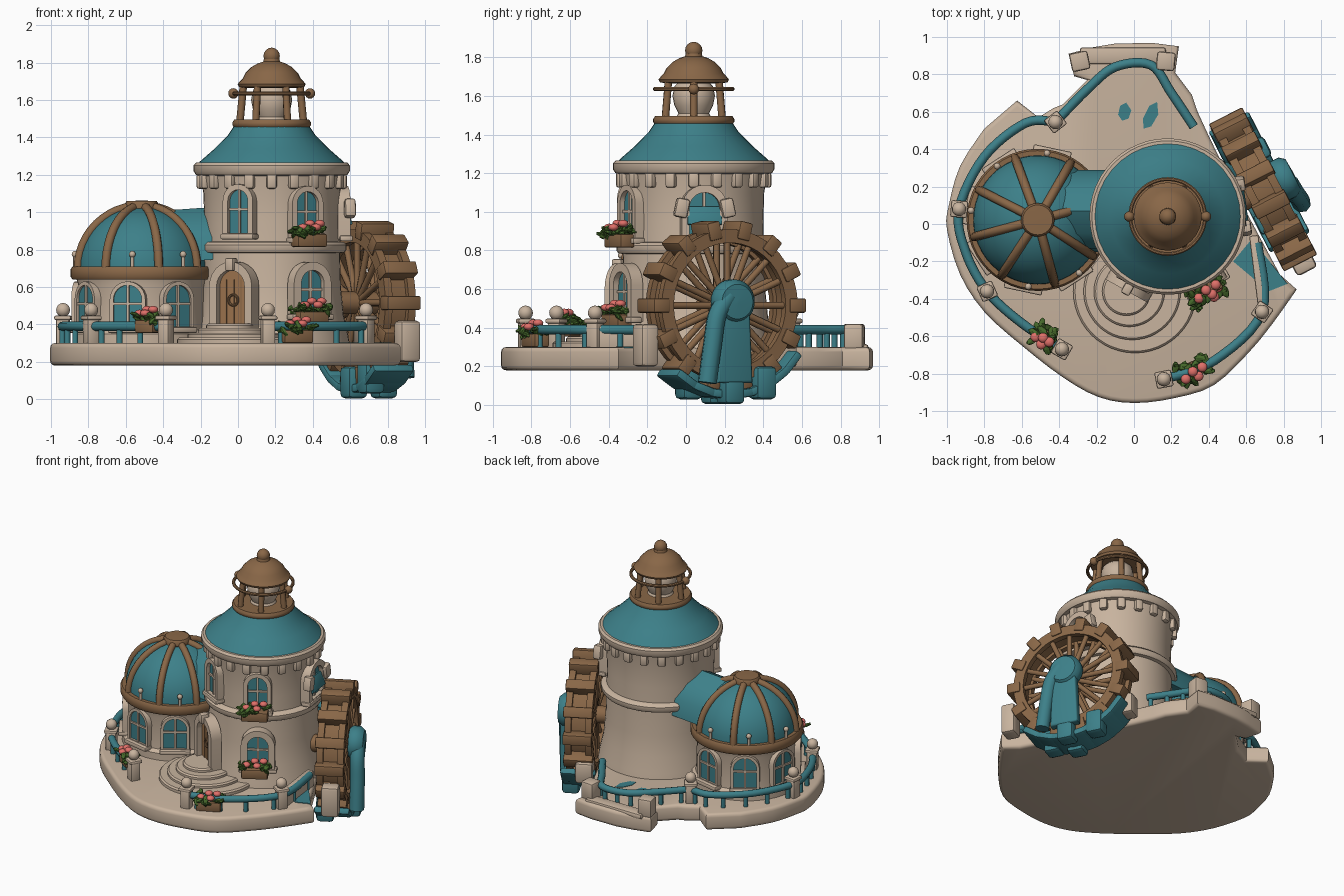
import bpy, bmesh, math, random
from math import sin, cos, pi, radians
from mathutils import Matrix, Vector

if "Cube" in bpy.data.objects:
    bpy.data.objects.remove(bpy.data.objects["Cube"])
random.seed(4)

def material(name, col):
    m = bpy.data.materials.new(name)
    m.diffuse_color = (*col, 1)
    m.use_nodes = True
    m.node_tree.nodes["Principled BSDF"].inputs["Base Color"].default_value = m.diffuse_color
    return m
STONE = material("cream stone", (0.58, 0.455, 0.345))
TEAL = material("teal", (0.046, 0.215, 0.25))
WOOD = material("brown wood", (0.25, 0.135, 0.063))
DOOR = material("light door wood", (0.34, 0.175, 0.075))
LEAF = material("leaf green", (0.06, 0.14, 0.024))
PINK = material("flower pink", (0.74, 0.16, 0.14))

def T(x, y, z): return Matrix.Translation((x, y, z))
def RZ(deg): return Matrix.Rotation(radians(deg), 4, 'Z')
def RX(deg): return Matrix.Rotation(radians(deg), 4, 'X')
def RY(deg): return Matrix.Rotation(radians(deg), 4, 'Y')
ID = Matrix.Identity(4)

def add(name, bm, mat, M=ID, angle=40):
    bmesh.ops.recalc_face_normals(bm, faces=bm.faces)
    for f in bm.faces: f.smooth = True
    for e in bm.edges: e.smooth = e.calc_face_angle(0) < radians(angle)
    me = bpy.data.meshes.new(name)
    bm.to_mesh(me); bm.free()
    me.materials.append(mat)
    ob = bpy.data.objects.new(name, me)
    bpy.context.collection.objects.link(ob)
    ob.matrix_world = M
    return ob

def lathe(name, prof, mat, M=ID, n=48, closed=False):
    bm = bmesh.new()
    rings = [[bm.verts.new((r * cos(2*pi*i/n), r * sin(2*pi*i/n), z)) for i in range(n)] for r, z in prof]
    pairs = list(zip(rings, rings[1:])) + ([(rings[-1], rings[0])] if closed else [])
    for a, b in pairs:
        for i in range(n):
            bm.faces.new((a[i], a[(i+1) % n], b[(i+1) % n], b[i]))
    if not closed:
        bm.faces.new(rings[0]); bm.faces.new(rings[-1])
    return add(name, bm, mat, M)

def torus(name, R, rx, rz, mat, M=ID, k=8):
    return lathe(name, [(R + rx*cos(2*pi*i/k + pi/k), rz*sin(2*pi*i/k + pi/k)) for i in range(k)], mat, M, closed=True)

def boxes(name, items, mat, M=ID, bevel=0.01):
    bm = bmesh.new()
    for m, s in items:
        bmesh.ops.create_cube(bm, size=1, matrix=m @ Matrix.Diagonal((*s, 1)))
    if bevel:
        bmesh.ops.bevel(bm, geom=bm.edges[:], offset=bevel, segments=2, affect='EDGES', profile=0.5)
    return add(name, bm, mat, M)

def balls(name, items, mat, M=ID):
    bm = bmesh.new()
    for m, r in items:
        bmesh.ops.create_uvsphere(bm, u_segments=14, v_segments=8, radius=r, matrix=m)
    return add(name, bm, mat, M, 60)

def prism(name, pts, z0, z1, mat, M=ID, bevel=0):
    bm = bmesh.new()
    f = bm.faces.new([bm.verts.new((x, y, z0)) for x, y in pts])
    top = bmesh.ops.extrude_face_region(bm, geom=[f])['geom']
    bmesh.ops.translate(bm, vec=(0, 0, z1 - z0), verts=[v for v in top if isinstance(v, bmesh.types.BMVert)])
    if bevel:
        es = [e for e in bm.edges if abs(e.verts[0].co.z - e.verts[1].co.z) < 1e-5]
        bmesh.ops.bevel(bm, geom=es, offset=bevel, segments=3, affect='EDGES', profile=0.5)
    return add(name, bm, mat, M)

def spline(pts, k=6):
    P = [Vector(p) for p in pts]
    P = [P[0]] + P + [P[-1]]
    out = []
    for a, b, c, d in zip(P, P[1:], P[2:], P[3:]):
        for i in range(k):
            t = i / k
            out.append(0.5 * (2*b + (c-a)*t + (2*a-5*b+4*c-d)*t*t + (3*b-a-3*c+d)*t**3))
    return out + [P[-1]]

def tubes(name, paths, r, mat, M=ID):
    cu = bpy.data.curves.new(name, 'CURVE')
    cu.dimensions = '3D'; cu.bevel_depth = r; cu.bevel_resolution = 2; cu.use_fill_caps = True
    for p in paths:
        s = cu.splines.new('POLY'); s.points.add(len(p) - 1)
        for q, v in zip(s.points, p): q.co = (*v, 1)
    tmp = bpy.data.objects.new(name + "_path", cu)
    bpy.context.collection.objects.link(tmp)
    me = bpy.data.meshes.new_from_object(tmp.evaluated_get(bpy.context.evaluated_depsgraph_get()))
    bpy.data.objects.remove(tmp)
    bm = bmesh.new(); bm.from_mesh(me); bpy.data.meshes.remove(me)
    return add(name, bm, mat, M, 50)

def arch(w, h, n=12, y0=0):
    return [(w/2, y0)] + [(w/2*cos(pi*i/n), h - w/2 + w/2*sin(pi*i/n)) for i in range(n+1)] + [(-w/2, y0)]

def wall_spot(cx, cy, r, a, z):   # local x along wall, local y up, local z outward
    return T(cx + r*cos(radians(a)), cy + r*sin(radians(a)), z) @ RZ(a + 90) @ RX(90)

def arch_frame(name, w, h, t, depth, M):
    bm = bmesh.new()
    o, i = arch(w + 2*t, h + t, y0=-t*0.6), arch(w, h)
    L = [[bm.verts.new((x, y, z)) for x, y in p] for p, z in ((o, -0.03), (o, depth), (i, depth), (i, -0.03))]
    n = len(o)
    for a, b in zip(L, L[1:] + L[:1]):
        for k in range(n):
            bm.faces.new((a[k], a[(k+1) % n], b[(k+1) % n], b[k]))
    return add(name, bm, STONE, M)

def window(name, M, w, h, t=0.03, depth=0.035):
    arch_frame(name + "_frame", w, h, t, depth, M)
    prism(name + "_glass", arch(w + 0.01, h + 0.005), -0.03, 0.008, TEAL, M)
    boxes(name + "_bars", [(T(0, h/2, 0.012), (0.014, h, 0.014)), (T(0, h*0.55, 0.012), (w, 0.014, 0.014))], STONE, M, 0)
    boxes(name + "_sill", [(T(0, -0.02, 0.015), (w + 2.6*t, 0.03, 0.07))], STONE, M, 0.008)

def planter(name, M, w=0.17):
    boxes(name + "_box", [(T(0, 0, 0.035), (w, 0.085, 0.07))], WOOD, M)
    bm = bmesh.new()
    for i in range(30):
        m = T(random.uniform(-.52, .52)*w, random.uniform(-.06, .05), random.uniform(.06, .1)) @ RZ(random.uniform(0, 360)) @ RX(random.uniform(-50, 50))
        bmesh.ops.create_icosphere(bm, subdivisions=1, radius=0.033, matrix=m @ Matrix.Diagonal((0.6, 1.2, 0.4, 1)))
    add(name + "_leaves", bm, LEAF, M, 20)
    balls(name + "_flowers", [(T(x*w, y, z) @ Matrix.Diagonal((1, 1, .7, 1)), 0.027) for x, y, z in
          ((-.3, -.03, .105), (0, -.01, .125), (.1, -.045, .105), (.33, -.01, .125))], PINK, M)

# ---- stone platform
front_left = [(-.8, .51), (-.93, .31), (-.99, .1), (-1, -.03), (-.93, -.27), (-.8, -.47), (-.6, -.65), (-.38, -.82), (-.19, -.925), (0, -.957),
              (.22, -.93), (.43, -.86), (.62, -.68), (.75, -.52), (.87, -.35)]
outline = [tuple(p) for p in spline([(x, y, 0) for x, y in front_left], 3)]
outline = [(p[0], p[1]) for p in outline] + [(.78, -.27), (.57, .12), (.4, .47), (.34, .6), (.31, .69), (.22, .81), (.24, .95), (.1, .968),
           (-.1, .965), (-.22, .945), (-.35, .91), (-.32, .79), (-.25, .77), (-.38, .64), (-.43, .62), (-.51, .57), (-.625, .66)]
prism("platform", outline, 0.18, 0.3, STONE, bevel=0.025)
prism("water_patch", [(.53, -.2), (.63, -.08), (.82, -.32), (.72, -.36)], 0.296, 0.304, TEAL)
for px, py, a in ((.09, .58, 65), (-.05, .6, 80)):
    prism("floor_patch", [((.08 if py < .59 else .05)*cos(t), .035*sin(t)) for t in range(6)], 0.297, 0.303, TEAL, T(px, py, 0) @ RZ(a))
boxes("wheel_side_kerb", [(T(.665, -.26, .35) @ RZ(-83), (.4, .05, .12))], STONE)
boxes("wheel_piers", [(T(.905, -.21, .31) @ RZ(27), (.12, .1, .22)), (T(.48, .5, .27) @ RZ(27), (.12, .12, .15))], STONE, bevel=0.02)
boxes("back_kerb", [(T(-.06, .9, .295), (.46, .09, .04))], STONE, bevel=0.015)

# ---- entrance steps
for i, r in enumerate((0.33, 0.26, 0.19, 0.13)):
    lathe("step_%d" % i, [(r, .28), (r, .32 + i*.025), (r - .01, .33 + i*.025)], STONE, T(-.04 + .015*(3-i), -.36, 0))

# ---- fences: posts, rails, balusters
posts = [(-.935, .08), (-.785, -.36), (-.385, -.67), (.16, -.83), (.685, -.47), (-.42, .545)]
for x, y in posts:
    a = math.degrees(math.atan2(y, x))
    boxes("fence_post", [(T(x, y, .36) @ RZ(a), (.07, .07, .15)), (T(x, y, .435) @ RZ(a), (.09, .09, .025))], STONE)
balls("fence_post_balls", [(T(x, y, .477), .038) for x, y in posts], STONE)
boxes("back_posts", [(T(-.29, .87, .355) @ RZ(12), (.1, .1, .13)), (T(.17, .87, .355) @ RZ(-5), (.1, .1, .13))], STONE, bevel=.015)
rails = [[(-.42, .545), (-.58, .54), (-.8, .36), (-.935, .08), (-.9, -.15), (-.785, -.36), (-.6, -.53), (-.385, -.67)],
         [(.16, -.83), (.43, -.73), (.685, -.47), (.66, -.1)],
         [(-.42, .545), (-.25, .72), (-.1, .84), (.09, .85), (.2, .7), (.32, .52)]]
paths = [spline([(x, y, .39) for x, y in p]) for p in rails]
tubes("fence_rails", paths, 0.025, TEAL)
tubes("fence_balusters", [[(p.x, p.y, .29), (p.x, p.y, .39)] for q in paths for p in q[2::3]], 0.016, TEAL)

# ---- main tower
tx, ty = 0.18, 0.04
TW = T(tx, ty, 0)
lathe("tower_wall", [(.42, .28), (.41, .34), (.385, .45), (.37, .6), (.365, .78), (.36, .95), (.365, 1.1), (.385, 1.22)], STONE, TW)
lathe("tower_band", [(.35, .78), (.39, .785), (.4, .8), (.4, .825), (.385, .84), (.35, .845)], STONE, TW)
lathe("tower_cornice", [(.36, 1.19), (.405, 1.2), (.418, 1.22), (.418, 1.25), (.405, 1.265), (.37, 1.265)], STONE, TW)
boxes("tower_corbels", [(RZ(a*18) @ T(.38, 0, 1.165), (.045, .055, .08)) for a in range(20)], STONE, TW, .014)
lathe("tower_roof", [(.4, 1.25), (.385, 1.27), (.305, 1.34), (.235, 1.41), (.195, 1.47)], TEAL, TW, 36)

# ---- lantern room
lathe("lantern_base", [(.17, 1.45), (.2, 1.452), (.21, 1.465), (.21, 1.48), (.2, 1.495), (.1, 1.495)], WOOD, TW)
tubes("lantern_posts", [[(.17*cos(a*pi/3), .17*sin(a*pi/3), 1.48), (.15*cos(a*pi/3), .15*sin(a*pi/3), 1.69)] for a in range(6)], .02, WOOD, TW)
lathe("lamp", [(.09, 1.49), (.08, 1.51), (.1, 1.55), (.11, 1.6), (.1, 1.65), (.06, 1.69)], STONE, TW, 24)
lathe("lantern_dome", [(.14, 1.665), (.175, 1.67), (.182, 1.685), (.17, 1.7), (.155, 1.715), (.14, 1.745), (.11, 1.775), (.075, 1.795),
                       (.045, 1.805), (.04, 1.825), (.01, 1.83)], WOOD, TW, 32)
torus("lantern_ring", .2, .011, .011, WOOD, TW @ T(0, 0, 1.635))
balls("lantern_balls", [(T(0, 0, 1.835), .045), (T(-.205, 0, 1.635), .028), (T(.205, 0, 1.635), .028)], WOOD, TW)

# ---- tower openings
window("upper_left_window", wall_spot(tx, ty, .365, 243, .89), .12, .23)
window("upper_right_window", wall_spot(tx, ty, .365, 299, .87), .13, .24)
window("lower_right_window", wall_spot(tx, ty, .4, 300, .46), .14, .23, .045, .04)
SW = wall_spot(tx, ty, .37, 8, .88)
window("side_window", SW, .16, .22, .04, .04)
boxes("side_window_awning", [(T(0, .1, .03) @ RX(-20), (.18, .1, .02))], TEAL, SW, .006)
boxes("side_window_stones", [(T(x, .14, .035) @ RZ(x*100), (.07, .1, .06)) for x in (-.12, .12)], STONE, SW, .015)
DM = wall_spot(tx, ty, .405, 241, .39)
arch_frame("door_frame", .17, .3, .045, .05, DM)
prism("door", arch(.18, .305), -.04, .012, DOOR, DM)
torus("door_knocker", .028, .007, .007, WOOD, DM @ T(0, .14, .018))
boxes("door_planks", [(T(x, .13, .012), (.006, .24, .008)) for x in (-.045, 0, .045)], WOOD, DM, 0)
boxes("door_keystone", [(T(0, .33, .04), (.05, .07, .06))], STONE, DM)

# ---- round conservatory
cx, cy = -0.515, 0.022
CM = T(cx, cy, 0)
lathe("conservatory_wall", [(.37, .28), (.37, .35), (.345, .37), (.335, .6), (.355, .66)], STONE, CM)
for i, a in enumerate((258, 303, 213, 168, 123, 78)):
    window("conservatory_window_%d" % i, wall_spot(cx, cy, .342, a, .39), .155, .22, .02, .022)
lathe("conservatory_ring", [(.33, .64), (.37, .64), (.38, .655), (.38, .695), (.37, .71), (.33, .71)], WOOD, CM)
lathe("conservatory_dome", [(.345*cos(a*pi/24), .7 + .33*sin(a*pi/24)) for a in range(12)] + [(.005, 1.03)], TEAL, CM)
tubes("dome_ribs", [[(.352*cos(t*pi/24)*cos(radians(a)), .352*cos(t*pi/24)*sin(radians(a)), .7 + .335*sin(t*pi/24)) for t in range(12)]
                    for a in (15, 60, 110, 153, 195, 237, 285, 327)], .024, WOOD, CM)
lathe("dome_hub", [(.07, 1.0), (.09, 1.02), (.09, 1.045), (.08, 1.06), (.01, 1.062)], WOOD, CM, 24)
fin = [(.36*cos(radians(a)), .36*sin(radians(a))) for a in (262, 308, 172, 127, 82)]
tubes("dome_finials", [[(x, y, .7), (x, y, .77)] for x, y in fin], .01, STONE, CM)
balls("dome_finial_balls", [(T(x, y, .775), .018) for x, y in fin], STONE, CM)
# roof linking dome and tower
prism("link_roof", [(.22, -.24), (.2, -.12), (.12, -.02), (0, .04), (-.12, -.02), (-.2, -.12), (-.22, -.24)], 0, .42, TEAL,
      T(-.38, .07, .97) @ RY(-4) @ RZ(90) @ RX(90), .01)

# ---- water wheel (local y is the axle)
WM = T(.69, .185, .515) @ RZ(-63)
for s in (-1, 1):
    lathe("wheel_rim", [(.325, -.022), (.395, -.022), (.395, .022), (.325, .022)], WOOD, WM @ T(0, s*.07, 0) @ RX(90), 42, True)
tubes("wheel_spokes", [[(0, s*.06, 0), (.35*cos(a*pi/8), s*.06, .35*sin(a*pi/8))] for a in range(16) for s in (-1, 1)], .018, WOOD, WM)
boxes("wheel_paddles", [(RY(a*360/14) @ T(.395, 0, 0), (.095, .2, .075)) for a in range(14)], WOOD, WM)
lathe("wheel_drum", [(.345, -.06), (.365, -.06), (.365, .06), (.345, .06)], WOOD, WM @ RX(90), 42, True)
lathe("wheel_axle", [(.06, -.12), (.06, .36)], WOOD, WM @ RX(90), 20)
# teal bearing, legs and trough
lathe("wheel_bearing", [(.1, 0), (.115, .02), (.115, .07), (.09, .1), (.01, .105)], TEAL, WM @ T(0, .08, .02) @ RX(-90), 28)
prism("bearing_leg", [(-.08, .04), (.08, .04), (.1, -.4), (-.1, -.4)], .1, .165, TEAL, WM @ RX(90) @ Matrix.Diagonal((1, 1, -1, 1)), .015)
tubes("bearing_side_leg", [spline([(.03, .14, .05), (.1, .145, -.05), (.13, .15, -.2), (.16, .15, -.4)])], .05, TEAL, WM)
boxes("wheel_trough", [(RY(a) @ T(.46, 0, 0), (.045, .24, .13)) for a in range(56, 142, 14)], TEAL, WM, .012)
boxes("trough_stumps", [(T(x, y, z), (.12, .12, .17)) for x, y, z in ((-.2, .07, -.4), (.0, .1, -.425), (.16, -.06, -.4), (.0, -.08, -.425))], TEAL, WM, .025)

# ---- flower boxes
planter("upper_flower_box", T(.38, -.345, .815) @ RZ(29), .18)
planter("lower_flower_box", T(.39, -.36, .4) @ RZ(30), .18)
planter("front_flower_box", T(.31, -.78, .3) @ RZ(25))
planter("left_flower_box", T(-.48, -.6, .355) @ RZ(-35), .12)
